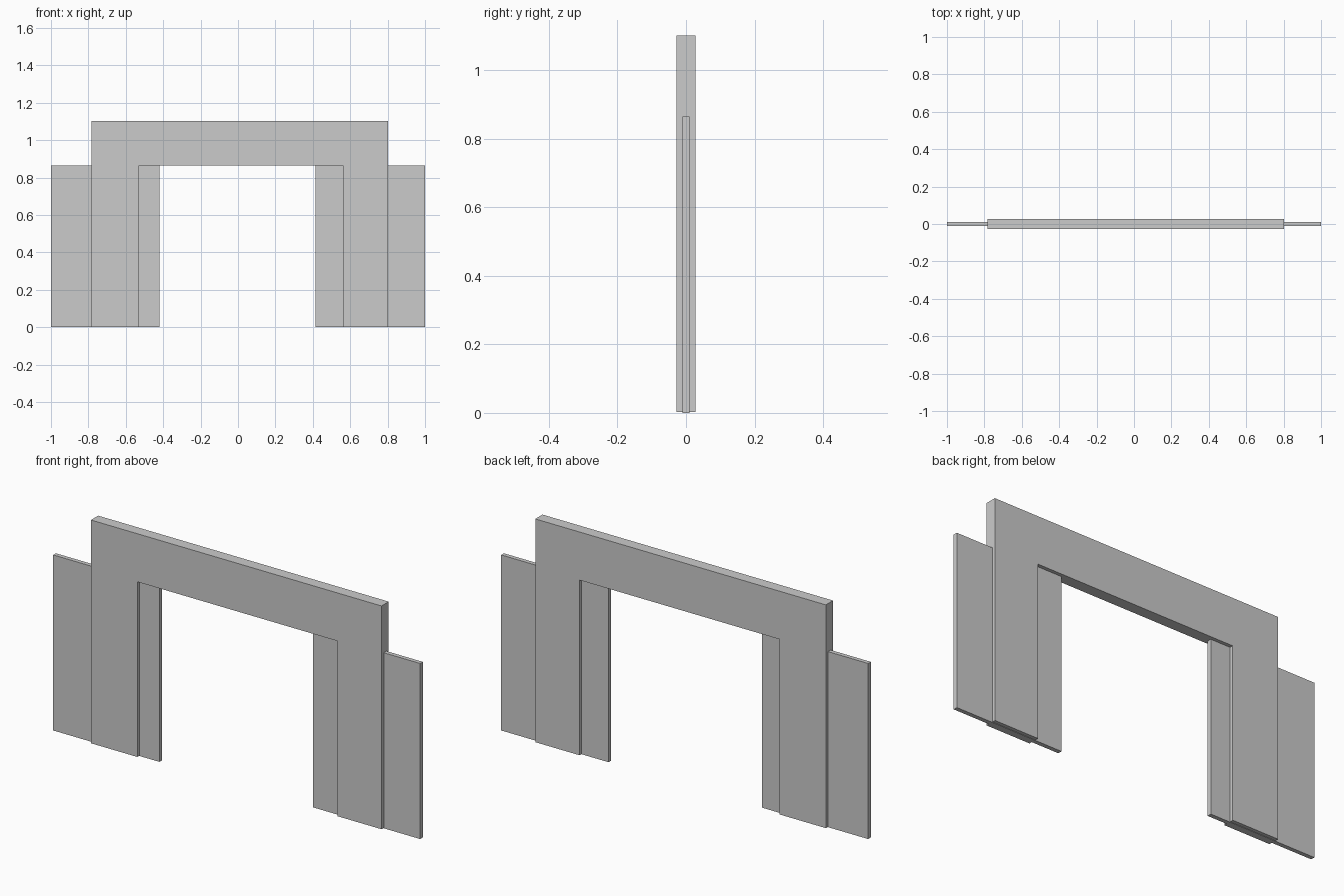
import bpy
import bmesh

if "Cube" in bpy.data.objects:
    bpy.data.objects.remove(bpy.data.objects["Cube"])


def extruded_profile(name, points, half_depth):
    """Closed (x, z) outline extruded symmetrically along y."""
    bm = bmesh.new()
    face = bm.faces.new([bm.verts.new((x, -half_depth, z)) for x, z in points])
    result = bmesh.ops.extrude_face_region(bm, geom=[face])
    moved = [g for g in result["geom"] if isinstance(g, bmesh.types.BMVert)]
    bmesh.ops.translate(bm, verts=moved, vec=(0, 2 * half_depth, 0))
    bmesh.ops.recalc_face_normals(bm, faces=bm.faces)
    mesh = bpy.data.meshes.new(name)
    bm.to_mesh(mesh)
    bm.free()
    obj = bpy.data.objects.new(name, mesh)
    bpy.context.collection.objects.link(obj)
    return obj


OPENING_TOP = 0.865
FRAME_BOTTOM = 0.002

# Thick doorway frame: two legs and a lintel in one outline
extruded_profile("door_frame", [
    (-0.782, FRAME_BOTTOM), (-0.529, FRAME_BOTTOM),
    (-0.529, OPENING_TOP), (0.561, OPENING_TOP),
    (0.561, FRAME_BOTTOM), (0.802, FRAME_BOTTOM),
    (0.802, 1.102), (-0.782, 1.102)], 0.028)

# Thin sliding panels passing through the frame legs
for name, x0, x1 in (("left_sliding_panel", -1.0, -0.421),
                     ("right_sliding_panel", 0.415, 1.0)):
    extruded_profile(name, [(x0, 0), (x1, 0),
                            (x1, OPENING_TOP), (x0, OPENING_TOP)], 0.0105)
